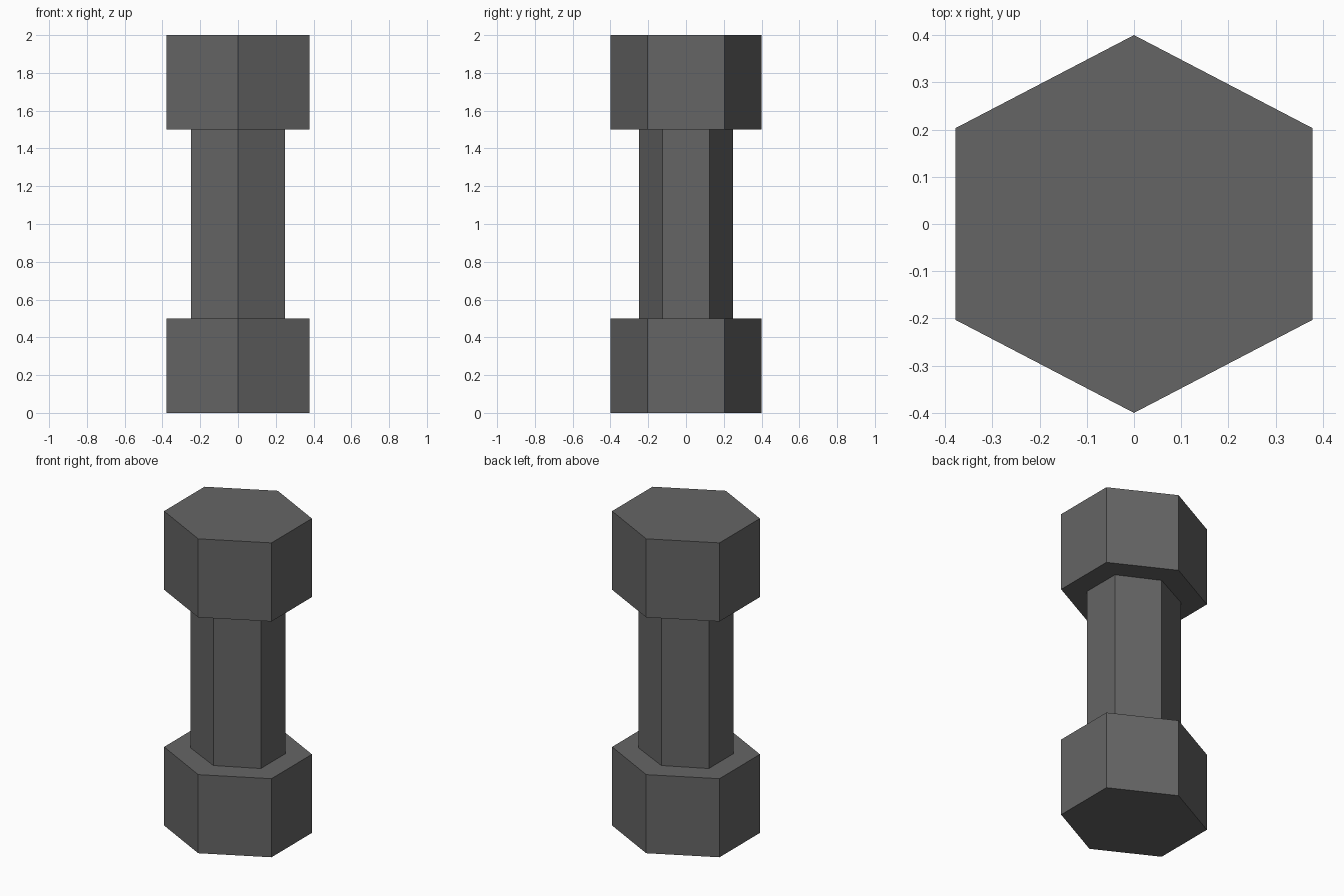
import bpy
import bmesh
from math import pi, sin

cube = bpy.data.objects.get("Cube")
if cube:
    bpy.data.objects.remove(cube, do_unlink=True)

grey = bpy.data.materials.new("dark_grey")
grey.use_nodes = True
colour = (0.13, 0.13, 0.13, 1)
grey.diffuse_color = colour
grey.node_tree.nodes["Principled BSDF"].inputs["Base Color"].default_value = colour


def hex_prism(name, half_x, half_y, side_y, bottom, top, caps=True):
    """Hexagonal prism with points on the y axis and flat sides on the x axis."""
    outline = [(half_x, -side_y), (half_x, side_y), (0, half_y),
               (-half_x, side_y), (-half_x, -side_y), (0, -half_y)]
    bm = bmesh.new()
    low = [bm.verts.new((x, y, bottom)) for x, y in outline]
    high = [bm.verts.new((x, y, top)) for x, y in outline]
    for i in range(len(outline)):
        j = (i + 1) % len(outline)
        bm.faces.new((low[i], low[j], high[j], high[i]))
    if caps:
        bm.faces.new(low[::-1])
        bm.faces.new(high)
    mesh = bpy.data.meshes.new(name)
    bm.to_mesh(mesh)
    bm.free()
    mesh.materials.append(grey)
    obj = bpy.data.objects.new(name, mesh)
    bpy.context.collection.objects.link(obj)
    return obj


# Weights at both ends
for name, bottom in (("lower_weight", 0), ("upper_weight", 1.5)):
    hex_prism(name, 0.378, 0.4, 0.203, bottom, bottom + 0.5)

# Handle between them, open where it meets the weights
hex_prism("handle", 0.248, 0.248, 0.125, 0.5, 1.5, caps=False)
